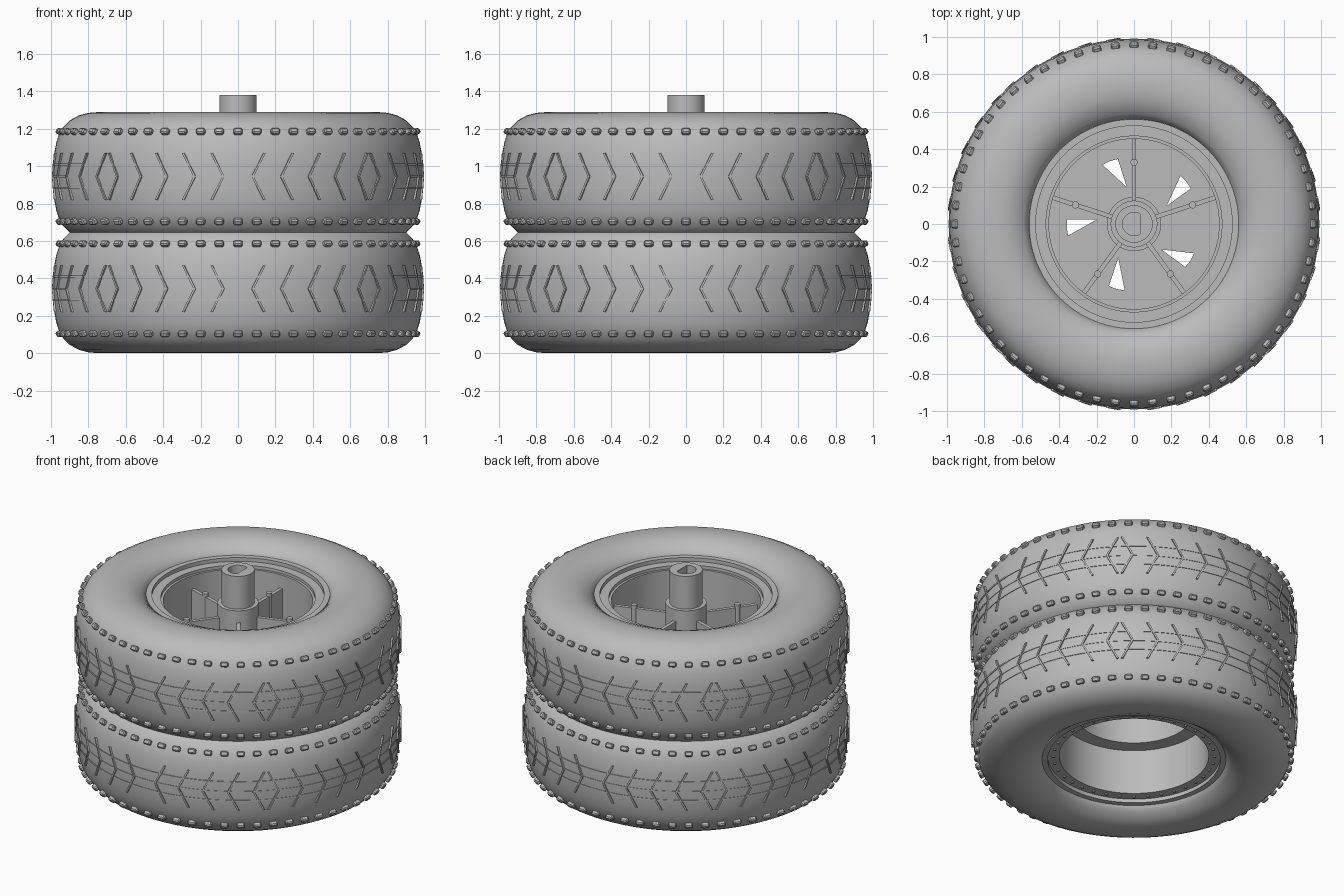
import bpy, bmesh, math
from mathutils import Matrix, Vector

cube = bpy.data.objects.get("Cube")
if cube:
    bpy.data.objects.remove(cube, do_unlink=True)

grey = bpy.data.materials.new("plain grey")
grey.use_nodes = True
GREY = (0.5, 0.5, 0.5, 1)
grey.diffuse_color = GREY
grey.node_tree.nodes["Principled BSDF"].inputs["Base Color"].default_value = GREY


def finish(name, bm, angle=None):
    bmesh.ops.recalc_face_normals(bm, faces=bm.faces)
    mesh = bpy.data.meshes.new(name)
    bm.to_mesh(mesh)
    bm.free()
    mesh.materials.append(grey)
    obj = bpy.data.objects.new(name, mesh)
    bpy.context.collection.objects.link(obj)
    if angle:
        bpy.ops.object.select_all(action='DESELECT')
        bpy.context.view_layer.objects.active = obj
        obj.select_set(True)
        bpy.ops.object.shade_smooth_by_angle(angle=math.radians(angle))
    return obj


def revolve(name, profile, closed=False, steps=96, angle=30):
    """Spin (radius, height) points about the z axis."""
    bm = bmesh.new()
    rings = []
    for i in range(steps):
        t = 2 * math.pi * i / steps
        rings.append([bm.verts.new((r * math.cos(t), r * math.sin(t), z)) for r, z in profile])
    n = len(profile)
    for i in range(steps):
        a, b = rings[i], rings[(i + 1) % steps]
        for j in range(n if closed else n - 1):
            k = (j + 1) % n
            bm.faces.new((a[j], b[j], b[k], a[k]))
    return finish(name, bm, angle)


def add_cylinder(bm, radius, z0, z1, x=0, y=0, sides=48):
    bmesh.ops.create_cone(bm, cap_ends=True, segments=sides, radius1=radius, radius2=radius,
                          depth=z1 - z0, matrix=Matrix.Translation((x, y, (z0 + z1) / 2)))


def prism(bm, outline, z0, z1):
    low = [bm.verts.new((x, y, z0)) for x, y in outline]
    high = [bm.verts.new((x, y, z1)) for x, y in outline]
    bm.faces.new(low)
    bm.faces.new(high)
    n = len(outline)
    for i in range(n):
        j = (i + 1) % n
        bm.faces.new((low[i], low[j], high[j], high[i]))


def cut(obj, bm):
    cutter = finish(obj.name + "_cutter", bm)
    cutter.hide_render = True
    cutter.hide_viewport = True
    mod = obj.modifiers.new("cut", 'BOOLEAN')
    mod.operation = 'DIFFERENCE'
    mod.solver = 'EXACT'
    mod.object = cutter


def polar(r, degrees):
    t = math.radians(degrees)
    return r * math.cos(t), r * math.sin(t)


def bar(bm, a, b, width, rise):
    """Tread bar between two (angle, height, radius) points on the tyre."""
    ends = []
    for t, z, r in (a, b):
        out = Vector((math.cos(t), math.sin(t), 0))
        side = Vector((-math.sin(t), math.cos(t), 0)) * width / 2
        base = out * r + Vector((0, 0, z))
        ends.append([bm.verts.new(p) for p in (base - side - out * .02, base + side - out * .02,
                                               base + side + out * rise, base - side + out * rise)])
    bm.faces.new(ends[0])
    bm.faces.new(ends[1])
    for i in range(4):
        j = (i + 1) % 4
        bm.faces.new((ends[0][i], ends[0][j], ends[1][j], ends[1][i]))


# Tyres with raised tread, shoulder studs and centre bands
half = [(.56, .265), (.59, .295), (.63, .322), (.68, .34), (.74, .345), (.80, .34), (.85, .327),
        (.90, .3), (.935, .265), (.957, .225), (.972, .18), (.983, .12), (.988, .05)]
for label, mid in (("lower", .345), ("upper", .945)):
    outline = [(r, mid + h) for r, h in half] + [(r, mid - h) for r, h in reversed(half)]
    revolve(label + "_tyre", outline, closed=True, steps=128, angle=50)

    bm = bmesh.new()
    count = 40
    for i in range(count):
        t = 2 * math.pi * (i + .5) / count
        # tips lean towards the nearest axis
        quarter = round(t / (math.pi / 2)) * math.pi / 2
        lean = .065 if t > quarter else -.065
        for s in (-1, 1):
            bar(bm, (t, mid, .988), (t + lean, mid + s * .125, .984), .012, .01)
    finish(label + "_chevron_tread", bm)

    for h in (-.06, 0, .065):
        z = mid + h
        revolve(label + "_tread_band", [(.98, z - .005), (.991, z - .005), (.991, z + .005),
                                        (.98, z + .005)], closed=True, steps=128)

    bm = bmesh.new()
    for s in (-1, 1):
        for i in range(60):
            t = 2 * math.pi * i / 60
            place = (Matrix.Rotation(t, 4, 'Z') @ Matrix.Translation((.956, 0, mid + s * .24))
                     @ Matrix.Rotation(-s * .5, 4, 'Y') @ Matrix.Diagonal((.035, .048, .032, 1)))
            bmesh.ops.create_cube(bm, size=1, matrix=place)
    bmesh.ops.bevel(bm, geom=bm.edges[:], offset=.007, segments=1, affect='EDGES')
    finish(label + "_shoulder_studs", bm)

# Rim barrel running through both wheels
revolve("rim_barrel", [(.56, 1.19), (.56, 1.215), (.525, 1.215), (.525, 1.19), (.47, 1.19),
                       (.47, 1.17), (.455, 1.17), (.455, .65), (.36, .65), (.36, .40),
                       (.455, .40), (.455, .10), (.525, .10), (.525, .075), (.56, .075),
                       (.56, .1)])

# Wheel disc with five swept windows
bm = bmesh.new()
add_cylinder(bm, .365, .63, .65, sides=96)
disc = finish("wheel_disc", bm)
spokes = [18 + 72 * i for i in range(5)]
bm = bmesh.new()
for a in spokes:
    m = a + 18
    prism(bm, [polar(.2, m - 7), polar(.358, m - 4), polar(.36, m + 3), polar(.358, m + 10)], .6, .7)
cut(disc, bm)

# Hub collar and shaft with a D-shaped socket
bm = bmesh.new()
add_cylinder(bm, .145, .64, .72)
add_cylinder(bm, .125, .64, 1.16)
finish("hub_collar", bm, 30)
bm = bmesh.new()
add_cylinder(bm, .1, .65, 1.38)
shaft = finish("hub_shaft", bm, 30)
bm = bmesh.new()
prism(bm, [polar(.062, 60 + 240 * i / 24) for i in range(25)], 1.1, 1.45)
cut(shaft, bm)

# Spoke fins and their round bosses
bm = bmesh.new()
for a in spokes:
    place = (Matrix.Rotation(math.radians(a), 4, 'Z') @ Matrix.Translation((.285, 0, .865))
             @ Matrix.Diagonal((.345, .024, .43, 1)))
    bmesh.ops.create_cube(bm, size=1, matrix=place)
    x, y = polar(.33, a)
    add_cylinder(bm, .019, .65, 1.1, x, y, 16)
finish("spoke_fins", bm, 30)

# Small bolts around the bottom flange
bm = bmesh.new()
for i in range(36):
    x, y = polar(.49, i * 10)
    add_cylinder(bm, .009, .09, .105, x, y, 10)
finish("flange_bolts", bm, 30)
